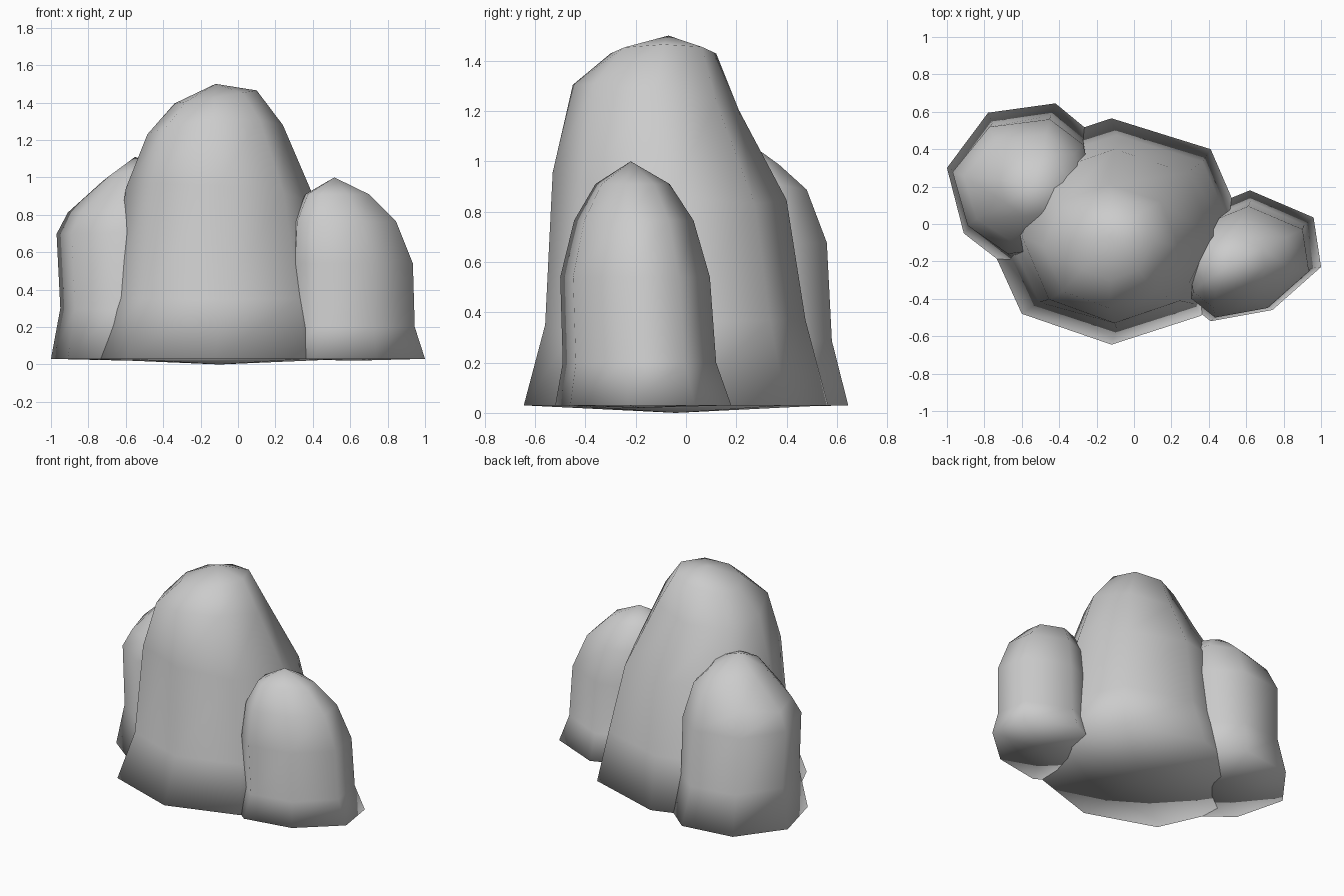
import bpy, bmesh


def rock(name, base, rings, apex, bottom):
    """Loft an eight-sided base outline upward.
    Each ring: x0, x1, y0, y1, z, tilt along x, tilt along y."""
    bm = bmesh.new()
    xs, ys = [p[0] for p in base], [p[1] for p in base]
    norm = [((2 * x - min(xs) - max(xs)) / (max(xs) - min(xs)),
             (2 * y - min(ys) - max(ys)) / (max(ys) - min(ys))) for x, y in base]
    loops = [[bm.verts.new((x, y, 0.03)) for x, y in base]]
    for x0, x1, y0, y1, z, tx, ty in rings:
        loops.append([bm.verts.new(((x0 + x1) / 2 + u * (x1 - x0) / 2,
                                    (y0 + y1) / 2 + v * (y1 - y0) / 2,
                                    z + tx * u + ty * v)) for u, v in norm])
    n = len(base)
    top, low = bm.verts.new(apex), bm.verts.new(bottom)
    for i in range(n):
        j = (i + 1) % n
        for a, b in zip(loops, loops[1:]):
            bm.faces.new((a[i], a[j], b[j], b[i]))
        bm.faces.new((loops[-1][i], loops[-1][j], top))
        bm.faces.new((loops[0][j], loops[0][i], low))
    bmesh.ops.recalc_face_normals(bm, faces=bm.faces[:])
    for f in bm.faces:
        f.smooth = True
    me = bpy.data.meshes.new(name)
    bm.to_mesh(me)
    bm.free()
    ob = bpy.data.objects.new(name, me)
    bpy.context.collection.objects.link(ob)
    return ob


# tall middle boulder
rock("main_rock",
     [(-0.12, -0.645), (0.36, -0.49), (0.60, -0.04), (0.41, 0.40),
      (-0.12, 0.565), (-0.62, 0.40), (-0.80, -0.04), (-0.60, -0.48)],
     [(-0.68, 0.53, -0.56, 0.475, 0.36, 0, 0.01),
      (-0.60, 0.42, -0.53, 0.40, 0.90, -0.04, -0.055),
      (-0.485, 0.24, -0.45, 0.21, 1.255, 0.025, -0.05),
      (-0.34, 0.10, -0.30, 0.12, 1.43, 0.035, 0)],
     (-0.12, -0.07, 1.50), (-0.10, -0.04, 0.0))

# back left boulder
rock("left_rock",
     [(-0.91, -0.05), (-0.67, -0.235), (-0.36, -0.19), (-0.14, 0.12),
      (-0.22, 0.48), (-0.42, 0.645), (-0.78, 0.595), (-1.0, 0.30)],
     [(-0.95, -0.20, -0.17, 0.58, 0.29, -0.01, 0),
      (-0.97, -0.20, -0.16, 0.56, 0.69, -0.01, -0.01),
      (-0.91, -0.26, -0.09, 0.48, 0.86, 0.05, 0.01),
      (-0.72, -0.37, 0.04, 0.37, 1.01, 0.02, -0.03)],
     (-0.55, 0.20, 1.11), (-0.57, 0.22, 0.02))

# small front right boulder
rock("right_rock",
     [(0.41, -0.52), (0.74, -0.46), (1.0, -0.23), (0.96, 0.035),
      (0.62, 0.18), (0.35, 0.07), (0.23, -0.15), (0.26, -0.40)],
     [(0.29, 0.945, -0.49, 0.12, 0.20, 0, 0),
      (0.28, 0.935, -0.50, 0.095, 0.54, 0, 0),
      (0.295, 0.845, -0.445, 0.03, 0.765, 0, 0),
      (0.36, 0.70, -0.36, -0.065, 0.91, 0, 0)],
     (0.515, -0.22, 1.0), (0.62, -0.18, 0.02))
